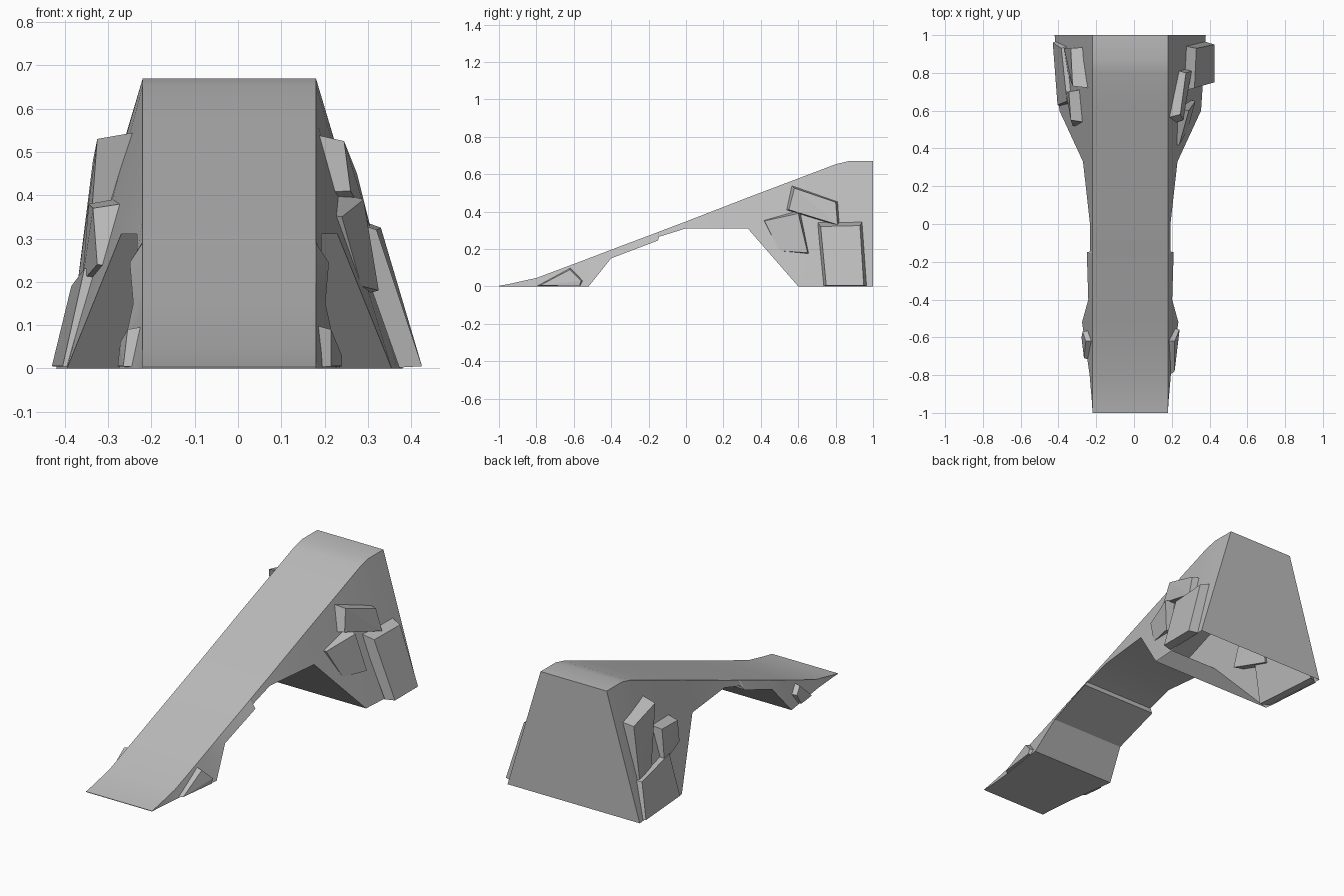
import bpy
import bmesh
from mathutils import Vector

default_cube = bpy.data.objects.get("Cube")
if default_cube:
    bpy.data.objects.remove(default_cube, do_unlink=True)

# Single stone colour
stone = bpy.data.materials.new("grey_stone")
stone.use_nodes = True
stone.diffuse_color = (0.5, 0.5, 0.5, 1)
stone.node_tree.nodes["Principled BSDF"].inputs["Base Color"].default_value = (0.5, 0.5, 0.5, 1)


def finish(bm, name):
    """Turn a bmesh into a named stone object."""
    bmesh.ops.recalc_face_normals(bm, faces=bm.faces)
    mesh = bpy.data.meshes.new(name)
    bm.to_mesh(mesh)
    bm.free()
    mesh.materials.append(stone)
    obj = bpy.data.objects.new(name, mesh)
    bpy.context.collection.objects.link(obj)
    return obj


# Ramp: cross-sections as (y, deck height, underside height, half width below)
CENTRE, DECK_HALF, LEG_START = -0.02, 0.2, 0.6
sections = [
    (-1, 0.003, 0, 0.2),
    (-0.95, 0.012, 0, 0.202),
    (-0.8, 0.045, 0, 0.215),
    (-0.52, 0.15, 0, 0.255),
    (-0.4, 0.196, 0.15, 0.222),
    (-0.15, 0.29, 0.245, 0.23),
    (-0.145, 0.292, 0.265, 0.213),
    (0, 0.347, 0.31, 0.213),
    (0.33, 0.475, 0.31, 0.25),
    (LEG_START, 0.577, 0, 0.375),
    (0.8, 0.653, 0, 0.388),
    (0.87, 0.67, 0, 0.393),
    (1, 0.67, 0, 0.4),
]


def build_ramp():
    bm = bmesh.new()
    rings = []
    for y, top, under, half in sections:
        corners = [(-DECK_HALF, top), (DECK_HALF, top), (half, under), (-half, under)]
        rings.append([bm.verts.new((CENTRE + x, y, z)) for x, z in corners])
    for a, b, section in zip(rings, rings[1:], sections):
        for i in range(4):
            # The tall leg is an open shell below
            if i == 2 and section[0] >= LEG_START:
                continue
            j = (i + 1) % 4
            bm.faces.new((a[i], a[j], b[j], b[i]))
    bm.faces.new(rings[0])
    bm.faces.new(rings[-1])
    return finish(bm, "ramp_body")


ramp = build_ramp()
bpy.context.view_layer.objects.active = ramp
ramp.select_set(True)
bpy.ops.object.shade_smooth_by_angle(angle=0.4)
ramp.select_set(False)


def rock(name, outer, depth, flare=1.15):
    """Chipped slab: an outer face flared inward into the wall."""
    points = [Vector(p) for p in outer]
    middle = sum(points, Vector()) / len(points)
    inward = Vector((-depth if middle.x > 0 else depth, 0, 0))
    bm = bmesh.new()
    for p in points:
        back = middle + (p - middle) * flare + inward
        back.z = max(back.z, 0.002)
        bm.verts.new(p)
        bm.verts.new(back)
    hull = bmesh.ops.convex_hull(bm, input=bm.verts)
    loose = [v for v in bm.verts if not v.link_faces]
    bmesh.ops.delete(bm, geom=loose, context='VERTS')
    bmesh.ops.dissolve_limit(bm, angle_limit=0.1, verts=bm.verts, edges=bm.edges)
    return finish(bm, name)


# Rocks on the left wall of the tall leg
rock("left_base_slab", [(0.32, 0.72, 0.32), (0.33, 0.93, 0.325),
                        (0.425, 0.95, 0.005), (0.425, 0.75, 0.005)], 0.06)
rock("left_upper_rock", [(0.245, 0.58, 0.525), (0.275, 0.8, 0.45),
                         (0.305, 0.81, 0.33), (0.26, 0.55, 0.41)], 0.06)
rock("left_front_rock", [(0.24, 0.42, 0.35), (0.29, 0.6, 0.39),
                         (0.325, 0.65, 0.18), (0.285, 0.5, 0.19)], 0.06)

# Rocks on the right wall of the tall leg
rock("right_base_slab", [(-0.355, 0.65, 0.23), (-0.385, 0.93, 0.19),
                         (-0.43, 0.96, 0.005), (-0.405, 0.63, 0.005)], 0.06)
rock("right_upper_rock", [(-0.325, 0.73, 0.53), (-0.335, 0.93, 0.48),
                          (-0.37, 0.93, 0.2), (-0.35, 0.8, 0.2)], 0.08, 1.08)
rock("right_front_rock", [(-0.335, 0.55, 0.37), (-0.345, 0.7, 0.38),
                          (-0.36, 0.7, 0.2), (-0.325, 0.52, 0.24)], 0.07)

# Small rocks beside the foot of the ramp
rock("left_foot_rock", [(0.215, -0.78, 0.005), (0.215, -0.62, 0.09),
                        (0.24, -0.56, 0.03), (0.24, -0.57, 0.005)], 0.03)
rock("right_foot_rock", [(-0.265, -0.71, 0.005), (-0.255, -0.62, 0.09),
                         (-0.272, -0.57, 0.06), (-0.278, -0.6, 0.005)], 0.04)
